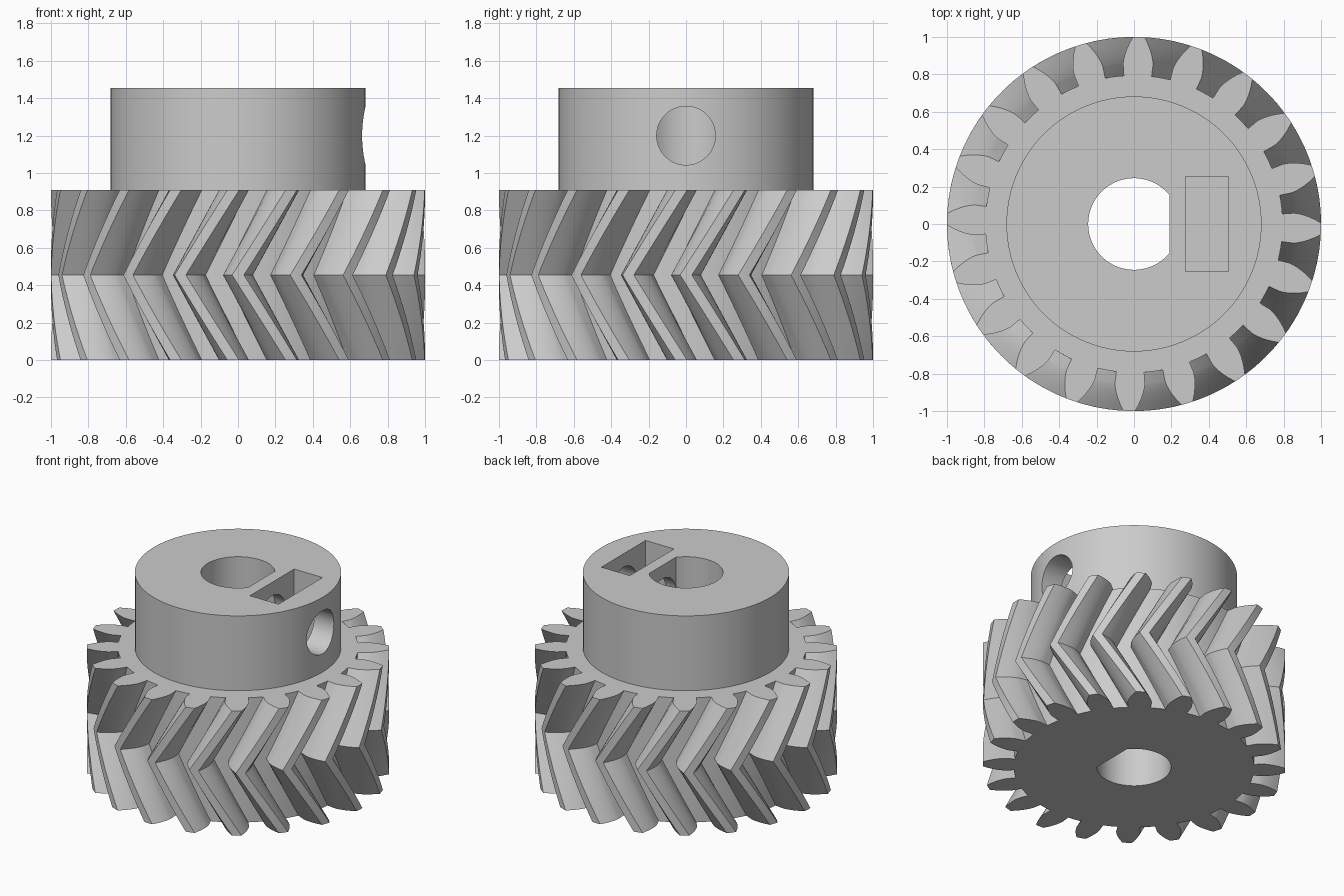
import bpy, bmesh
from math import sin, cos, tan, acos, pi, sqrt, radians

if "Cube" in bpy.data.objects:
    bpy.data.objects.remove(bpy.data.objects["Cube"], do_unlink=True)

TEETH = 20
OUTER = 1.0
PITCH = OUTER * TEETH / (TEETH + 2)
ROOT = 0.795
BASE = PITCH * cos(radians(20))
HEIGHT, HUB_TOP, HUB_R = 0.909, 1.455, 0.682
TWIST = radians(16.55)
LAYERS = 8          # per half of the chevron
SCREW_Z = 1.2

grey = bpy.data.materials.new("plain grey")
grey.use_nodes = True
grey.diffuse_color = (0.6, 0.6, 0.6, 1)
grey.node_tree.nodes["Principled BSDF"].inputs["Base Color"].default_value = (0.6, 0.6, 0.6, 1)


def prism(name, layers):
    """Closed solid from stacked rings of points with equal counts."""
    bm = bmesh.new()
    rings = [[bm.verts.new(p) for p in ring] for ring in layers]
    n = len(rings[0])
    for low, high in zip(rings, rings[1:]):
        for i in range(n):
            j = (i + 1) % n
            bm.faces.new((low[i], low[j], high[j], high[i]))
    bm.faces.new(rings[0][::-1])
    bm.faces.new(rings[-1])
    bmesh.ops.recalc_face_normals(bm, faces=bm.faces)
    mesh = bpy.data.meshes.new(name)
    bm.to_mesh(mesh)
    bm.free()
    mesh.materials.append(grey)
    obj = bpy.data.objects.new(name, mesh)
    bpy.context.collection.objects.link(obj)
    return obj


def extrude(name, outline, z0, z1):
    return prism(name, [[(x, y, z) for x, y in outline] for z in (z0, z1)])


def circle(r, n=96):
    return [(r * cos(2 * pi * i / n), r * sin(2 * pi * i / n)) for i in range(n)]


def involute(r):
    a = acos(min(1, BASE / r))
    return tan(a) - a


# Tooth outline in polar form: root, involute flank, tip, mirrored flank
radii = [ROOT] + [BASE + (OUTER - BASE) * (i / 6) ** 1.5 for i in range(7)]
flank = [(r, pi / 2 / TEETH + involute(PITCH) - involute(r)) for r in radii]
tooth = [(r, -a) for r, a in flank] + [(OUTER, 0)] + [(r, a) for r, a in flank[::-1]]
step = 2 * pi / TEETH
gap = step - 2 * flank[0][1]
tooth += [(ROOT, flank[0][1] + gap * k / 3) for k in (1, 2)]

# Herringbone gear body: twist reverses at mid height
layers = []
for k in range(2 * LAYERS + 1):
    z = HEIGHT * k / (2 * LAYERS)
    turn = TWIST * abs(k / LAYERS - 1)
    layers.append([(r * cos(a + t * step + turn), r * sin(a + t * step + turn), z)
                   for t in range(TEETH) for r, a in tooth])
gear = prism("herringbone_gear", layers)

# Hub collar, sunk slightly into the gear
hub = extrude("hub", circle(HUB_R, 128), HEIGHT - 0.1, HUB_TOP)

# D-shaped shaft bore
BORE, FLAT = 0.245, 0.19
start = acos(FLAT / BORE)
arc = [start + (2 * pi - 2 * start) * i / 64 for i in range(65)]
bore = extrude("bore_cutter", [(BORE * cos(a), BORE * sin(a)) for a in arc], -0.1, HUB_TOP + 0.1)

# Nut slot
slot = extrude("nut_slot_cutter", [(0.275, -0.255), (0.505, -0.255), (0.505, 0.255), (0.275, 0.255)],
               SCREW_Z - 0.26, HUB_TOP + 0.1)

# Radial screw hole from the hub side into the bore
screw = prism("screw_hole_cutter", [[(x, u, SCREW_Z + v) for u, v in circle(0.157, 48)]
                                    for x in (0.1, 0.8)])

bpy.context.view_layer.objects.active = gear
gear.select_set(True)
for part, op in ((hub, "UNION"), (bore, "DIFFERENCE"), (slot, "DIFFERENCE"), (screw, "DIFFERENCE")):
    part.hide_render = True
    mod = gear.modifiers.new(part.name, "BOOLEAN")
    mod.operation, mod.object, mod.solver = op, part, "EXACT"
    bpy.ops.object.modifier_apply(modifier=mod.name)
    bpy.data.objects.remove(part, do_unlink=True)

bpy.ops.object.shade_smooth_by_angle(angle=radians(25))
